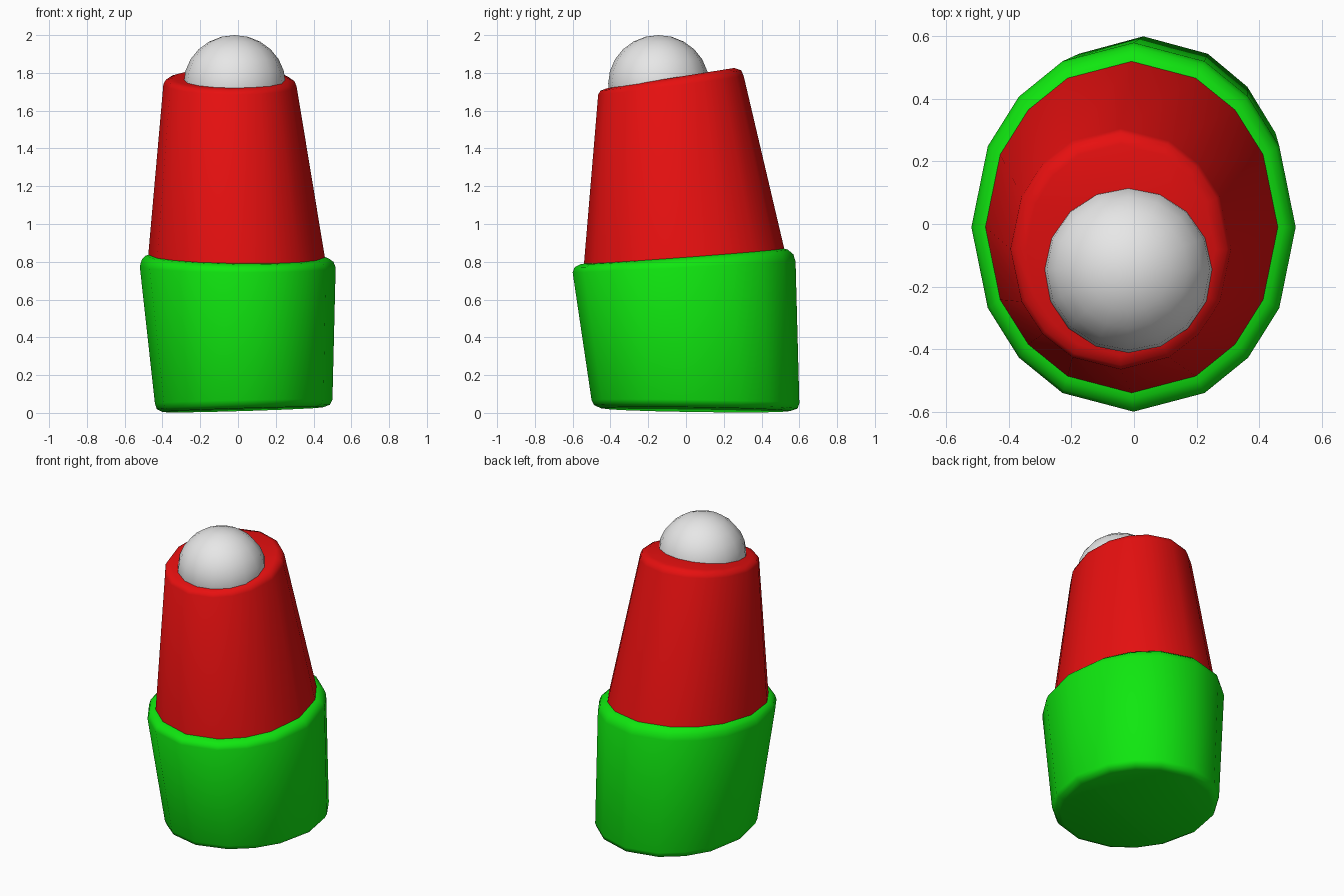
import bpy, bmesh, math

if "Cube" in bpy.data.objects:
    bpy.data.objects.remove(bpy.data.objects["Cube"])

# vertex angles around each ring: longer sides at the four axes
ANGLES = [math.radians(q * 90 + a) for q in range(4) for a in (0, 26, 45, 64)]


def material(name, color):
    m = bpy.data.materials.new(name)
    m.diffuse_color = (*color, 1)
    m.use_nodes = True
    m.node_tree.nodes["Principled BSDF"].inputs["Base Color"].default_value = m.diffuse_color
    return m


def finish(bm, name, mat, angle):
    bmesh.ops.recalc_face_normals(bm, faces=bm.faces[:])
    me = bpy.data.meshes.new(name)
    bm.to_mesh(me)
    bm.free()
    me.materials.append(mat)
    ob = bpy.data.objects.new(name, me)
    bpy.context.collection.objects.link(ob)
    bpy.ops.object.select_all(action='DESELECT')
    ob.select_set(True)
    bpy.context.view_layer.objects.active = ob
    bpy.ops.object.shade_smooth_by_angle(angle=math.radians(angle))
    return ob


def loft(name, rings, mat, cap_bottom=False, cap_top=False):
    """rings: x min, x max, y min, y max, centre z, slope in x, slope in y"""
    bm = bmesh.new()
    loops = []
    for x0, x1, y0, y1, z, sx, sy in rings:
        loop = []
        for a in ANGLES:
            dx, dy = math.cos(a) * (x1 - x0) / 2, math.sin(a) * (y1 - y0) / 2
            loop.append(bm.verts.new(((x0 + x1) / 2 + dx, (y0 + y1) / 2 + dy,
                                      z + sx * dx + sy * dy)))
        loops.append(loop)
    n = len(ANGLES)
    for a, b in zip(loops, loops[1:]):
        for i in range(n):
            j = (i + 1) % n
            bm.faces.new((a[i], a[j], b[j], b[i]))
    if cap_bottom:
        bm.faces.new(loops[0][::-1])
    if cap_top:
        bm.faces.new(loops[-1])
    return finish(bm, name, mat, 55)


green = material("green", (0.005, 0.8, 0.005))
red = material("red", (0.8, 0.005, 0.005))
white = material("light_grey", (0.8, 0.8, 0.8))

# rim where the sleeve meets the base
seam = (-0.475, 0.46, -0.54, 0.52, 0.83, -0.015, 0.075)

# tilted base with rounded edges
loft("base", [
    (-0.40, 0.45, -0.45, 0.55, 0.017, 0.03, -0.015),
    (-0.43, 0.487, -0.487, 0.59, 0.032, 0.025, -0.018),
    (-0.44, 0.50, -0.50, 0.60, 0.06, 0.02, -0.015),
    (-0.52, 0.517, -0.60, 0.58, 0.773, -0.005, 0.05),
    (-0.51, 0.505, -0.59, 0.568, 0.805, -0.01, 0.06),
    (-0.49, 0.48, -0.56, 0.54, 0.825, -0.015, 0.07),
    seam], green, cap_bottom=True)

# tapering sleeve with slanted top
loft("sleeve", [
    seam,
    (-0.395, 0.31, -0.465, 0.305, 1.735, -0.015, 0.13),
    (-0.382, 0.298, -0.452, 0.292, 1.76, -0.01, 0.145),
    (-0.345, 0.26, -0.42, 0.255, 1.772, 0, 0.16)], red, cap_top=True)

# ball tip
bm = bmesh.new()
bmesh.ops.create_uvsphere(bm, u_segments=16, v_segments=12, radius=1)
for v in bm.verts:
    v.co = (v.co.x * 0.27 - 0.018, v.co.y * 0.267 - 0.145, v.co.z * 0.257 + 1.743)
finish(bm, "ball_tip", white, 60)
